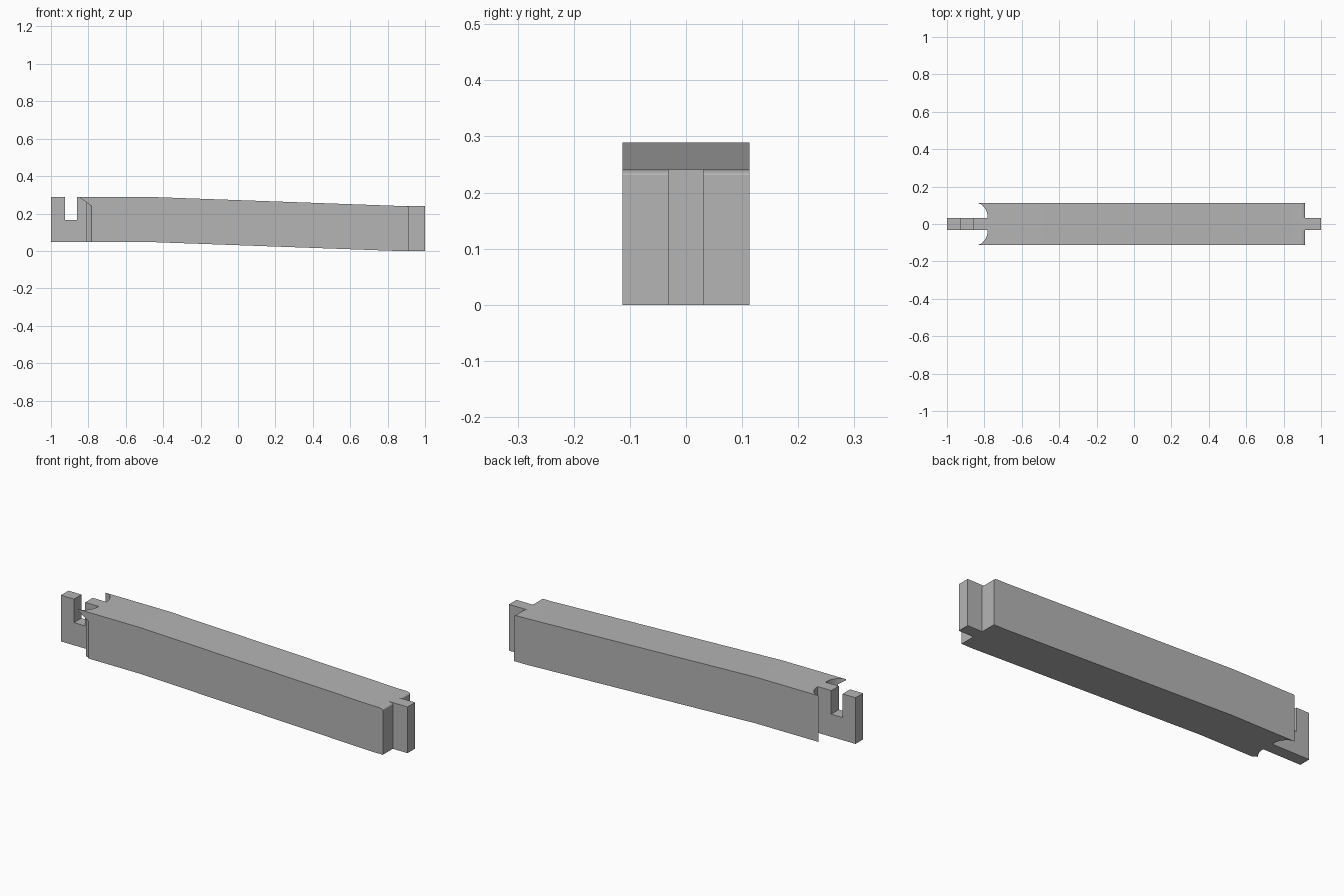
import bpy, bmesh
from math import cos, sin, pi

if "Cube" in bpy.data.objects:
    bpy.data.objects.remove(bpy.data.objects["Cube"], do_unlink=True)

HALF, TENON = 0.113, 0.031          # half widths of beam and tenon
HEIGHT, DROP = 0.241, 0.048

grey = bpy.data.materials.new("plain grey")
grey.use_nodes = True
grey.diffuse_color = (0.46, 0.46, 0.46, 1)
grey.node_tree.nodes["Principled BSDF"].inputs["Base Color"].default_value = (0.46, 0.46, 0.46, 1)


def prism(name, outline, offset):
    """Extrude a closed 3D outline along an offset."""
    bm = bmesh.new()
    face = bm.faces.new([bm.verts.new(p) for p in outline])
    ext = bmesh.ops.extrude_face_region(bm, geom=[face])
    top = [g for g in ext["geom"] if isinstance(g, bmesh.types.BMVert)]
    bmesh.ops.translate(bm, verts=top, vec=offset)
    bmesh.ops.recalc_face_normals(bm, faces=bm.faces)
    mesh = bpy.data.meshes.new(name)
    bm.to_mesh(mesh)
    bm.free()
    mesh.materials.append(grey)
    obj = bpy.data.objects.new(name, mesh)
    bpy.context.collection.objects.link(obj)
    return obj


def cut(target, cutter):
    """Subtract a cutter and discard it."""
    cutter.hide_render = True
    mod = target.modifiers.new("cut", "BOOLEAN")
    mod.operation, mod.solver, mod.object = "DIFFERENCE", "EXACT", cutter
    bpy.context.view_layer.objects.active = target
    bpy.ops.object.modifier_apply(modifier=mod.name)
    bpy.data.objects.remove(cutter, do_unlink=True)


# Plan of beam: end tenons and hollowed shoulders, mirrored across y
arc = [(-0.845 + 0.063 * cos(a), TENON + (HALF - TENON) * sin(a))
       for a in (i * pi / 16 for i in range(9))]
half = [(-1, TENON)] + arc + [(0.915, HALF), (0.915, TENON), (1, TENON)]
plan = half + [(x, -y) for x, y in reversed(half)]
beam = prism("beam", [(x, y, 0) for x, y in plan], (0, 0, HEIGHT))

# Gentle downward slope along the middle of the beam
SLOPE_START, SLOPE_END = -0.48, 0.85
bm = bmesh.new()
bm.from_mesh(beam.data)
for x in (SLOPE_START, SLOPE_END):
    bmesh.ops.bisect_plane(bm, geom=bm.verts[:] + bm.edges[:] + bm.faces[:],
                           plane_co=(x, 0, 0), plane_no=(1, 0, 0))
for v in bm.verts:
    t = (SLOPE_END - v.co.x) / (SLOPE_END - SLOPE_START)
    v.co.z += DROP * min(1, max(0, t))
bm.to_mesh(beam.data)
bm.free()

# Open slot in the hooked tenon
slot = [(-0.925, 0.166), (-0.86, 0.166), (-0.86, 0.4), (-0.925, 0.4)]
cut(beam, prism("slot_cutter", [(x, -0.06, z) for x, z in slot], (0, 0.12, 0)))

# Rounded upper corners of the shoulders beside the plain tenon
curve = [(0.885 + 0.03 * sin(a), 0.231 + 0.0105 * cos(a))
         for a in (i * pi / 10 for i in range(6))]
corner = [(0.885, 0.3)] + curve + [(0.93, 0.231), (0.93, 0.3)]
for side in (-1, 1):
    cut(beam, prism("round_cutter", [(x, side * TENON, z) for x, z in corner],
                    (0, side * 0.1, 0)))

# Clipped shoulder tip on the front, leaving a thin lip above
clip = [(-0.783, -HALF), (-0.795, -0.103), (-0.815, -0.096),
        (-0.87, -0.09), (-0.87, -0.13), (-0.783, -0.13)]
tip = prism("tip_cutter", [(x, y, -0.1) for x, y in clip], (0, 0, 0.4))
for v in tip.data.vertices:
    if v.co.z > 0:
        v.co.z = 0.284 - 0.7 * (v.co.x + 0.845)
cut(beam, tip)
